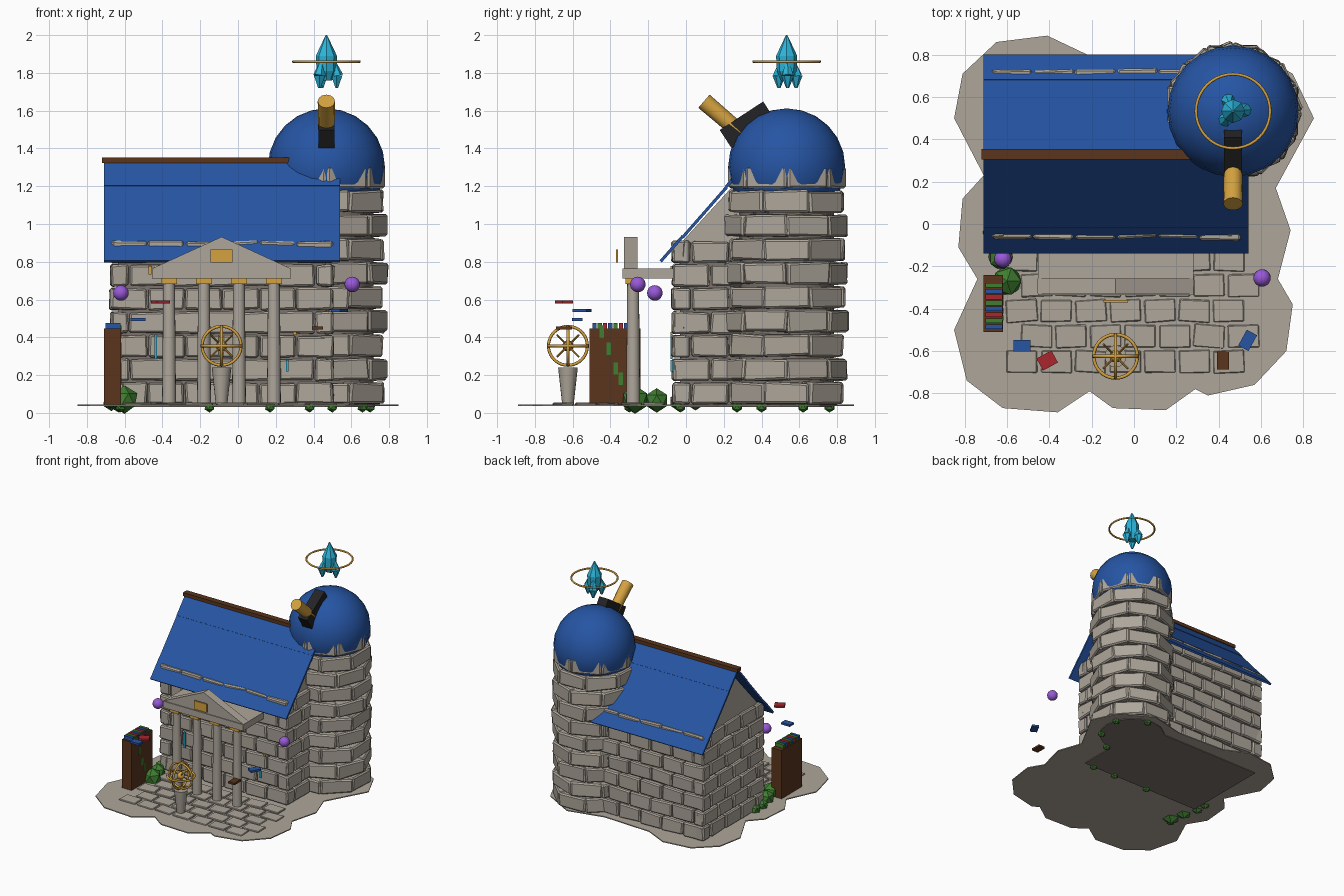
import bpy, bmesh, math, random
from math import pi, sin, cos
from mathutils import Matrix, Vector

random.seed(4)
if "Cube" in bpy.data.objects:
    bpy.data.objects.remove(bpy.data.objects["Cube"])


def mat(name, r, g, b):
    m = bpy.data.materials.new(name)
    m.use_nodes = True
    m.diffuse_color = (r, g, b, 1)
    m.node_tree.nodes["Principled BSDF"].inputs["Base Color"].default_value = (r, g, b, 1)
    return m


STONE = mat("grey stone", .42, .38, .325)
MORTAR = mat("dark mortar", .20, .175, .15)
BLUE = mat("roof blue", .019, .09, .37)
BROWN = mat("dark wood", .10, .035, .012)
GOLD = mat("gold", .66, .36, .05)
CYAN = mat("cyan", .025, .46, .70)
PURPLE = mat("purple", .31, .10, .68)
GREEN = mat("leaf green", .05, .21, .03)
RED = mat("book red", .40, .02, .026)
BLACK = mat("charcoal", .017, .017, .019)


def finish(bm, name, material, smooth=False, bevel=0):
    bmesh.ops.recalc_face_normals(bm, faces=bm.faces)
    me = bpy.data.meshes.new(name)
    bm.to_mesh(me)
    bm.free()
    me.materials.append(material)
    ob = bpy.data.objects.new(name, me)
    bpy.context.collection.objects.link(ob)
    if bevel:
        mod = ob.modifiers.new("worn_edges", "BEVEL")
        mod.width, mod.segments = bevel, 1
    if smooth:
        bpy.ops.object.select_all(action="DESELECT")
        ob.select_set(True)
        bpy.context.view_layer.objects.active = ob
        bpy.ops.object.shade_smooth_by_angle(angle=math.radians(40))
    return ob


def add_box(bm, loc, size, rot=Matrix(), jitter=0):
    m = Matrix.Translation(loc) @ rot @ Matrix.Diagonal((*size, 1))
    for v in bmesh.ops.create_cube(bm, size=1, matrix=m)["verts"]:
        v.co += Vector([random.uniform(-jitter, jitter) for _ in range(3)])


def box(name, material, loc, size, rot=Matrix()):
    bm = bmesh.new()
    add_box(bm, loc, size, rot)
    return finish(bm, name, material)


def cone(name, material, a, b, r1, r2, n=16, smooth=True):
    a, b = Vector(a), Vector(b)
    rot = (b - a).to_track_quat("Z", "Y").to_matrix().to_4x4()
    bm = bmesh.new()
    bmesh.ops.create_cone(bm, cap_ends=True, segments=n, radius1=r1, radius2=r2,
                          depth=(b - a).length, matrix=Matrix.Translation((a + b) / 2) @ rot)
    return finish(bm, name, material, smooth)


def ball(name, material, loc, r, n=20):
    bm = bmesh.new()
    bmesh.ops.create_uvsphere(bm, u_segments=n, v_segments=n // 2, radius=r, matrix=Matrix.Translation(loc))
    return finish(bm, name, material, True)


def bush(name, loc, r):
    bm = bmesh.new()
    bmesh.ops.create_icosphere(bm, subdivisions=1, radius=r, matrix=Matrix.Translation(loc))
    return finish(bm, name, GREEN)


def ring(name, loc, R, r, rot=(0, 0, 0)):
    bpy.ops.mesh.primitive_torus_add(location=loc, rotation=rot, major_radius=R, minor_radius=r,
                                     major_segments=40, minor_segments=10)
    ob = bpy.context.object
    ob.name = name
    ob.data.materials.append(GOLD)
    bpy.ops.object.shade_smooth()


def prism(name, material, pts, vec):
    bm = bmesh.new()
    f = bm.faces.new([bm.verts.new(p) for p in pts])
    res = bmesh.ops.extrude_face_region(bm, geom=[f])["geom"]
    bmesh.ops.translate(bm, vec=vec, verts=[g for g in res if isinstance(g, bmesh.types.BMVert)])
    bmesh.ops.triangulate(bm, faces=[g for g in bm.faces if len(g.verts) > 4])
    return finish(bm, name, material)


# Ground island
outline = [(-.41, .89), (-.65, .86), (-.81, .71), (-.85, .5), (-.71, .23), (-.81, .12), (-.83, -.11),
           (-.74, -.26), (-.85, -.5), (-.79, -.74), (-.62, -.87), (-.36, -.89), (-.21, -.79), (-.1, -.87),
           (.15, -.88), (.29, -.78), (.35, -.81), (.57, -.76), (.72, -.6), (.75, -.38), (.68, -.26),
           (.74, -.03), (.67, .17), (.85, .5), (.75, .71), (.5, .85), (.2, .78), (-.22, .8)]
prism("ground", STONE, [(x, y, .036) for x, y in outline], (0, 0, .008))

# Paving stones
bm = bmesh.new()
for row in range(5):
    for i in range(7):
        x = -.53 + i * .163 + (row % 2) * .07
        add_box(bm, (x, -.17 - row * .12, .046), (.145, .105, .014),
                Matrix.Rotation(random.uniform(-.07, .07), 4, "Z"), .003)
finish(bm, "paving", STONE, bevel=.004)

# House core, gables and brick courses
X0, X1, Y0, Y1, PITCH = -.675, .505, -.072, .732, .125
CX, CY = (X0 + X1) / 2, (Y0 + Y1) / 2
box("house_core", MORTAR, (CX, CY, .47), (X1 - X0 - .08, Y1 - Y0 - .08, .88))
prism("gable_walls", STONE, [(X0 + .03, Y0 + .045, .9), (X0 + .03, Y1 - .045, .9), (X0 + .03, CY, 1.29)],
      (X1 - X0 - .06, 0, 0))


def course(bm, start, direction, length, count, shift, z):
    step = length / count
    cuts = [0] + [step * (i + shift) for i in range(count + 1) if 0 < i + shift < count] + [length]
    d = Vector(direction)
    rot = Matrix.Rotation(math.atan2(d.y, d.x), 4, "Z")
    for a, b in zip(cuts, cuts[1:]):
        p = Vector(start) + d * (a + b) / 2 + Vector((-d.y, d.x, 0)) * (.036 + random.uniform(-.005, .005))
        add_box(bm, (p.x, p.y, z), (b - a - .008, .07, PITCH - .012), rot, .006)


bm = bmesh.new()
for k in range(7):
    z, s = .04 + PITCH * (k + .5), .5 * (k % 2)
    course(bm, (X0, Y0, 0), (1, 0, 0), X1 - X0, 6, s, z)
    course(bm, (X1, Y0, 0), (0, 1, 0), Y1 - Y0, 4, .5 - s, z)
    course(bm, (X1, Y1, 0), (-1, 0, 0), X1 - X0, 6, s, z)
    course(bm, (X0, Y1, 0), (0, -1, 0), Y1 - Y0, 4, .5 - s, z)
finish(bm, "house_bricks", STONE, bevel=.009)

# Window slivers between the front bricks
for x, z, w, h, m in [(-.435, .35, .014, .13, CYAN), (-.465, .755, .016, .045, GOLD),
                      (.26, .25, .014, .06, CYAN), (.3, .42, .02, .016, GOLD)]:
    box("window_sliver", m, (x, Y0 - .005, z), (w, .009, h))

# Round tower of bricks; the top course tucks into the dome
TX, TY = .468, .533
cone("tower_core", MORTAR, (TX, TY, .03), (TX, TY, 1.29), .25, .25)
bm = bmesh.new()
for k in range(10):
    inset = .013 if k == 9 else 0
    for i in range(8):
        a = (i + .5 * (k % 2)) * pi / 4
        r = .265 - inset + random.uniform(-.005, .005)
        add_box(bm, (TX + r * cos(a), TY + r * sin(a), .04 + .127 * (k + .5)),
                (.075, .24 - inset, .114), Matrix.Rotation(a, 4, "Z"), .007 - inset / 3)
finish(bm, "tower_bricks", STONE, bevel=.01)
ball("dome", BLUE, (TX, TY, 1.302), .31, 24)

# Roof planks on both slopes, and the ridge beam
RIDGE, EAVE, HALF = 1.34, .812, .463
slope = math.atan2(RIDGE - EAVE, HALF)
length = math.hypot(RIDGE - EAVE, HALF) / 4
for side, label in ((-1, "front"), (1, "back")):
    bm = bmesh.new()
    for i in range(4):
        t = (i + .5) / 4
        lift = .005 if i in (0, 3) else 0
        add_box(bm, (-.085, CY + side * HALF * t, RIDGE - .014 + lift - (RIDGE - EAVE) * t),
                (1.25, length + .004, .016), Matrix.Rotation(-side * slope, 4, "X"))
    finish(bm, "roof_" + label, BLUE)
box("ridge_beam", BROWN, (-.21, CY, 1.337), (1.02, .05, .028))

# Portico: columns, capitals, slab, pediment and plaque
for x in (-.365, -.18, .005, .19):
    cone("column", STONE, (x, -.28, .04), (x, -.28, .685), .037, .031)
    box("capital", GOLD, (x, -.28, .697), (.085, .08, .028))
box("portico_slab", STONE, (-.087, -.2, .738), (.735, .27, .054))
prism("pediment", STONE, [(-.455, -.328, .764), (.28, -.328, .764), (-.087, -.328, .932)], (0, .07, 0))
box("plaque", GOLD, (-.087, -.365, .83), (.115, .012, .07))

# Telescope on the dome
box("telescope_slit", BLACK, (TX, .325, 1.525), (.085, .275, .115), Matrix.Rotation(.58, 4, "X"))
cone("telescope", GOLD, (TX, .095, 1.65), (TX, .34, 1.44), .046, .042, 12)

# Rocket with three boosters and a gold orbit
cone("rocket_tail", CYAN, (TX, TY, 1.76), (TX, TY, 1.81), .03, .052, 8, False)
cone("rocket_body", CYAN, (TX, TY, 1.81), (TX, TY, 1.89), .052, .056, 8, False)
cone("rocket_nose", CYAN, (TX, TY, 1.89), (TX, TY, 2.0), .056, .004, 8, False)
for deg in (5, 115, 228):
    a = math.radians(deg)
    x, y = TX + .055 * cos(a), TY + .055 * sin(a)
    cone("booster_tail", CYAN, (x, y, 1.72), (x, y, 1.785), .008, .034, 6, False)
    cone("booster_top", CYAN, (x, y, 1.785), (TX + .04 * cos(a), TY + .04 * sin(a), 1.855), .034, .012, 6, False)
ring("orbit_ring", (TX, TY, 1.86), .175, .007)

# Floating orbs and books
ball("orb_left", PURPLE, (.605, -.255, .68), .041)
ball("orb_right", PURPLE, (-.62, -.165, .635), .041)
for m, loc, w, d, turn in [(RED, (-.41, -.645, .588), .08, .065, .5), (BLUE, (-.53, -.575, .495), .08, .055, 0),
                           (BLUE, (.537, -.55, .543), .055, .085, -.5), (BROWN, (.42, -.645, .45), .058, .085, 0)]:
    box("floating_book", m, loc, (w, d, .016), Matrix.Rotation(turn, 4, "Z"))

# Bookcase with books along the top and green spines on the open side
box("bookcase", BROWN, (-.665, -.375, .243), (.09, .27, .405))
for i in range(8):
    box("top_book", (BLUE, GREEN, RED)[i % 3], (-.662, -.485 + i * .028, .455), (.08, .022, .04))
for y, z in ((-.445, .43), (-.41, .34), (-.372, .235), (-.345, .18)):
    box("shelf_book", GREEN, (-.619, y, z), (.006, .024, .065))

# Armillary sphere on a pedestal, with spokes along the diagonals
cone("pedestal", STONE, (-.087, -.625, .04), (-.087, -.625, .24), .03, .052)
globe = Vector((-.087, -.625, .355))
for rot in ((0, 0, 0), (pi / 2, 0, 0), (0, pi / 2, 0)):
    ring("globe_ring", globe, .103, .008, rot)
ball("globe_core", GOLD, globe, .03, 12)
for sx, sy in ((1, 1), (1, -1), (-1, 1), (-1, -1)):
    d = Vector((sx, sy, 1)).normalized() * .1
    cone("globe_spoke", GOLD, globe - d, globe + d, .005, .005, 8)

# Bushes and small weeds at the foot of the walls
for x, y, r in [(-.6, -.27, .075), (-.63, -.155, .065), (-.67, .05, .045), (-.67, -.04, .05)]:
    bush("bush", (x, y, .04 + r * .4), r)
for x, y in [(-.62, -.3), (-.15, -.03), (.17, -.03), (.38, -.03), (.5, .27), (.66, .4), (.7, .62), (.5, .76)]:
    bush("weed", (x, y, .032), .03)
